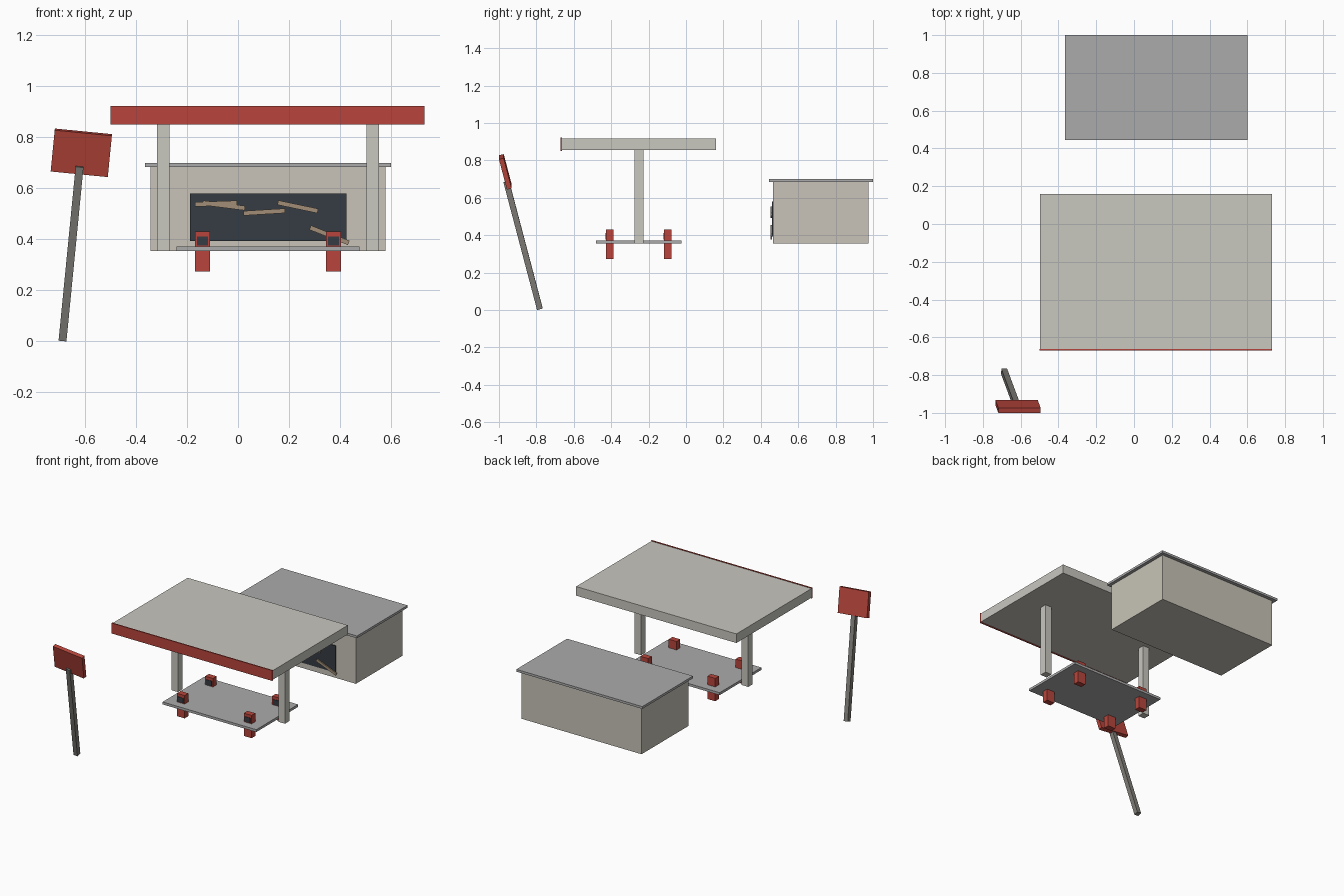
import bpy
from math import radians, atan2, hypot


def mat(name, rgb):
    m = bpy.data.materials.new(name)
    m.diffuse_color = (*rgb, 1)
    return m


RED = mat("faded_red", (0.48, 0.06, 0.045))
BEIGE = mat("plaster", (0.58, 0.55, 0.48))
PALE = mat("pale_paint", (0.58, 0.57, 0.52))
GREY = mat("concrete", (0.41, 0.41, 0.41))
METAL = mat("dull_metal", (0.22, 0.21, 0.19))
DARK = mat("dark_glass", (0.035, 0.045, 0.055))
WOOD = mat("weathered_wood", (0.36, 0.27, 0.18))


def block(name, center, size, material, rot=(0, 0, 0)):
    bpy.ops.mesh.primitive_cube_add(size=1, location=center, rotation=rot)
    o = bpy.context.object
    o.name = name
    o.scale = size
    o.data.materials.append(material)
    return o


def box(name, x, y, z, material):
    c = [(a + b) / 2 for a, b in (x, y, z)]
    s = [b - a for a, b in (x, y, z)]
    return block(name, c, s, material)


# Shop building with flat roof and dark window
box("shop_walls", (-0.343, 0.578), (0.465, 0.976), (0.355, 0.685), BEIGE)
box("shop_roof", (-0.365, 0.60), (0.445, 1.0), (0.684, 0.70), GREY)
box("shop_window", (-0.188, 0.425), (0.459, 0.468), (0.394, 0.579), DARK)

# Boards nailed across the window: end points in x, z
boards = [(-0.168, 0.537, -0.004, 0.543), (-0.137, 0.543, 0.027, 0.522),
          (0.022, 0.502, 0.184, 0.512), (0.156, 0.544, 0.313, 0.511),
          (0.283, 0.446, 0.434, 0.386)]
for i, (x0, z0, x1, z1) in enumerate(boards):
    dx, dz = x1 - x0, z1 - z0
    block(f"window_board_{i + 1}", ((x0 + x1) / 2, 0.456 - 0.001 * (i % 2), (z0 + z1) / 2),
          (hypot(dx, dz), 0.008, 0.018), WOOD, (0, -atan2(dz, dx), 0))

# Canopy, red fascia and posts
box("canopy", (-0.498, 0.73), (-0.664, 0.16), (0.855, 0.918), PALE)
box("canopy_fascia", (-0.499, 0.731), (-0.671, -0.663), (0.85, 0.922), RED)
for i, x in enumerate((-0.293, 0.528)):
    box(f"canopy_post_{i + 1}", (x - 0.025, x + 0.025), (-0.276, -0.227), (0.355, 0.86), PALE)

# Island slab with four fuel pumps
box("pump_island", (-0.241, 0.477), (-0.481, -0.024), (0.355, 0.372), GREY)
n = 0
for x in (-0.139, 0.374):
    for y in (-0.408, -0.098):
        n += 1
        box(f"pump_{n}", (x - 0.03, x + 0.03), (y - 0.02, y + 0.02), (0.273, 0.431), RED)
        box(f"pump_screen_{n}", (x - 0.021, x + 0.021), (y - 0.023, y - 0.018),
            (0.376, 0.411), DARK)

# Leaning roadside sign
lean = (radians(14.7), radians(5.6), 0)
block("sign_pole", (-0.654, -0.871, 0.346), (0.031, 0.031, 0.708), METAL, lean)
block("sign_panel", (-0.614, -0.966, 0.739), (0.225, 0.026, 0.168), RED, lean)
